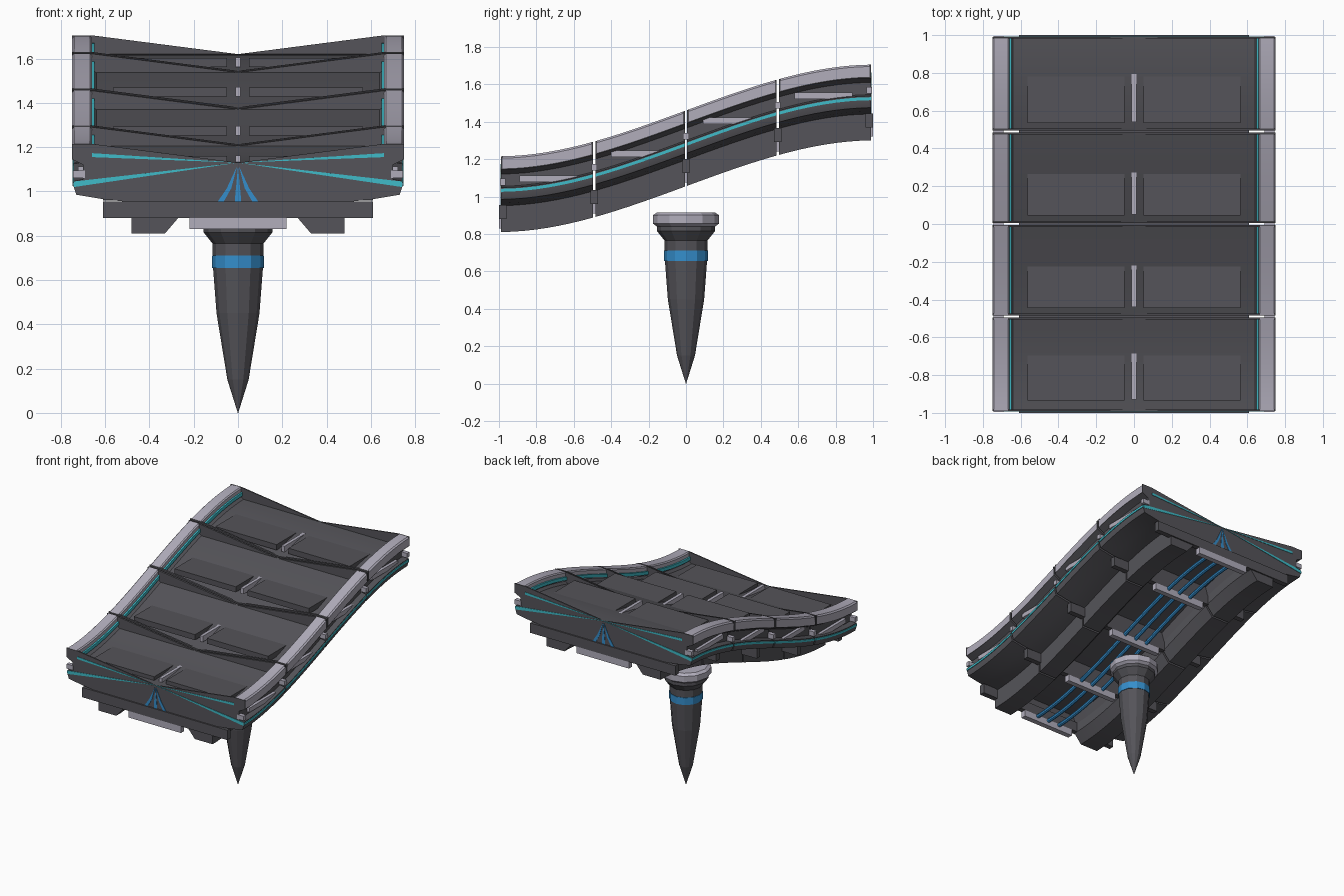
import bpy, bmesh, math

if "Cube" in bpy.data.objects:
    bpy.data.objects.remove(bpy.data.objects["Cube"])


def material(name, rgb):
    m = bpy.data.materials.new(name)
    m.use_nodes = True
    m.diffuse_color = (*rgb, 1)
    m.node_tree.nodes["Principled BSDF"].inputs["Base Color"].default_value = (*rgb, 1)
    return m


DARK = material("dark grey", (0.09, 0.088, 0.1))
LIGHT = material("pale lavender", (0.44, 0.42, 0.5))
CYAN = material("cyan", (0.05, 0.5, 0.58))
BLUE = material("blue", (0.035, 0.27, 0.6))


def rail_height(y):
    # Smooth ramp from the low front to the high back
    t = min(max((y + 1) / 2, 0), 1)
    return 1.215 + 0.49 * t * t * (3 - 2 * t)


def finish(name, bm, mat, smooth=False):
    bmesh.ops.recalc_face_normals(bm, faces=bm.faces)
    me = bpy.data.meshes.new(name)
    bm.to_mesh(me)
    bm.free()
    me.materials.append(mat)
    ob = bpy.data.objects.new(name, me)
    bpy.context.collection.objects.link(ob)
    if smooth:
        bpy.ops.object.select_all(action="DESELECT")
        ob.select_set(True)
        bpy.context.view_layer.objects.active = ob
        bpy.ops.object.shade_smooth_by_angle(angle=math.radians(25))
    return ob


def mirror(ob):
    ob.modifiers.new("mirror", "MIRROR").use_mirror_merge = False
    return ob


def sweep(name, profile, y0, y1, mat, steps=8):
    # Closed (x, height offset) profile carried along the ramp
    bm = bmesh.new()
    rings = []
    for i in range(steps + 1):
        y = y0 + (y1 - y0) * i / steps
        rings.append([bm.verts.new((x, y, rail_height(y) + z)) for x, z in profile])
    n = len(profile)
    for a, b in zip(rings, rings[1:]):
        for k in range(n):
            bm.faces.new((a[k], a[(k + 1) % n], b[(k + 1) % n], b[k]))
    bm.faces.new(rings[0])
    bm.faces.new(rings[-1])
    return finish(name, bm, mat, steps > 1)


def box(name, x0, x1, yc, half, z0, z1, mat):
    # Level box whose height is set by the ramp at its centre
    h = rail_height(yc)
    bm = bmesh.new()
    bmesh.ops.create_cube(bm, size=1)
    for v in bm.verts:
        v.co = ((x0 + x1) / 2 + v.co.x * (x1 - x0), yc + v.co.y * 2 * half,
                h + (z0 + z1) / 2 + v.co.z * (z1 - z0))
    return finish(name, bm, mat)


def both(half):
    # Full outline from its right half
    return half + [(-x, z) for x, z in reversed(half) if x != 0]


def rect(x0, x1, z0, z1):
    return [(x0, z0), (x1, z0), (x1, z1), (x0, z1)]


side = [(0.75, -0.07), (0.7, -0.095), (0.7, -0.16), (0.742, -0.168), (0.742, -0.195),
        (0.73, -0.23), (0.61, -0.25), (0.47, -0.265)]
hull = both([(0, -0.085), (0.64, -0.085), (0.66, -0.07), (0.66, -0.065), (0.75, -0.065)]
            + side + [(0.27, -0.265), (0.25, -0.2), (0, -0.2)])
bulkhead = both([(0, -0.085), (0.66, 0), (0.75, 0)] + side + [(0, -0.265)])
rail = [(0.66, -0.07), (0.75, -0.07), (0.75, -0.01), (0.74, 0), (0.668, 0), (0.66, -0.008)]
girder = [(0.48, -0.25), (0.48, -0.405), (0.33, -0.405), (0.27, -0.335), (0.27, -0.25)]

joints = [-0.98, -0.49, 0, 0.49, 0.98]
GAP = 0.006
CAP = 0.009

# Four deck modules
for a, b in zip(joints, joints[1:]):
    y0 = a - 0.01 if a == joints[0] else a + GAP
    y1 = b + 0.01 if b == joints[-1] else b - GAP
    mid = (a + b) / 2
    sweep("deck_hull", hull, y0 + CAP, y1 - CAP, DARK)
    sweep("front_bulkhead", bulkhead, y0, y0 + CAP, DARK, 1)
    sweep("back_bulkhead", bulkhead, y1 - CAP, y1, DARK, 1)
    mirror(sweep("side_rail", rail, y0 + 0.001, y1 - 0.001, LIGHT))
    mirror(sweep("girder", girder, y0, y1, DARK))
    mirror(sweep("inner_light_strip", rect(0.648, 0.662, -0.06, -0.035), y0 + CAP, y1 - CAP, CYAN))
    mirror(sweep("outer_light_strip", rect(0.735, 0.747, -0.19, -0.174), y0, y1, CYAN))
    # Level tread plates half sunk into the slope
    mirror(box("tread_plate", 0.05, 0.565, mid, 0.2, -0.12, -0.078, DARK))
    box("tread_divider", -0.012, 0.012, mid, 0.195, -0.12, -0.076, LIGHT)
    mirror(box("side_bar", 0.69, 0.722, mid, 0.155, -0.16, -0.126, LIGHT))

# Cross members at every joint
for y in joints:
    box("cross_beam", -0.61, 0.61, y, 0.02, -0.335, -0.26, DARK)
    box("pipe_bracket", -0.22, 0.22, y, 0.02, -0.385, -0.335, LIGHT)
    mirror(box("side_connector", 0.69, 0.745, y, 0.015, -0.155, -0.12, LIGHT))

# Pipes under the deck
for px in (-0.1, 0, 0.1):
    ring = [(px + 0.015 * math.cos(k * math.pi / 4), -0.345 + 0.015 * math.sin(k * math.pi / 4))
            for k in range(8)]
    sweep("under_pipe", ring, -0.98, 0.98, BLUE, 24)

# Painted rays on both ends
upper_ray = [(0, -0.085), (0.66, -0.06), (0.66, -0.042)]
lower_ray = [(0, -0.085), (0.74, -0.195), (0.74, -0.17)]
blue_ray = [(0.004, -0.1), (0.05, -0.2), (0.092, -0.262), (0.065, -0.262), (0.03, -0.2)]
centre_ray = [(0, -0.1), (0.013, -0.24), (0.013, -0.262), (-0.013, -0.262), (-0.013, -0.24)]
for end in (-1, 1):
    y0, y1 = end * 0.989, end * 0.993
    for ray, mat in ((upper_ray, CYAN), (lower_ray, CYAN), (blue_ray, BLUE)):
        mirror(sweep("end_ray", ray, y0, y1, mat, 1))
    sweep("end_centre_ray", centre_ray, y0, y1, BLUE, 1)


def lathe(name, profile, mat, sides=12):
    # Faceted turned part around the z axis
    bm = bmesh.new()
    rings = []
    for r, z in profile:
        rings.append([bm.verts.new((r * math.cos(2 * math.pi * k / sides),
                                    r * math.sin(2 * math.pi * k / sides), z))
                      for k in range(sides)])
    for a, b in zip(rings, rings[1:]):
        for k in range(sides):
            j = (k + 1) % sides
            bm.faces.new((a[k], a[j], b[j], b[k]))
    bm.faces.new(rings[0])
    bm.faces.new(rings[-1])
    return finish(name, bm, mat)


# Hovering spike below the deck
lathe("spike", [(0.001, 0), (0.048, 0.15), (0.097, 0.45), (0.113, 0.66), (0.115, 0.765),
                (0.155, 0.815), (0.155, 0.84)], DARK)
lathe("spike_ring", [(0.112, 0.655), (0.117, 0.655), (0.117, 0.71), (0.112, 0.71)], BLUE)
lathe("spike_cap", [(0.15, 0.835), (0.176, 0.855), (0.176, 0.9), (0.155, 0.915)], LIGHT)
